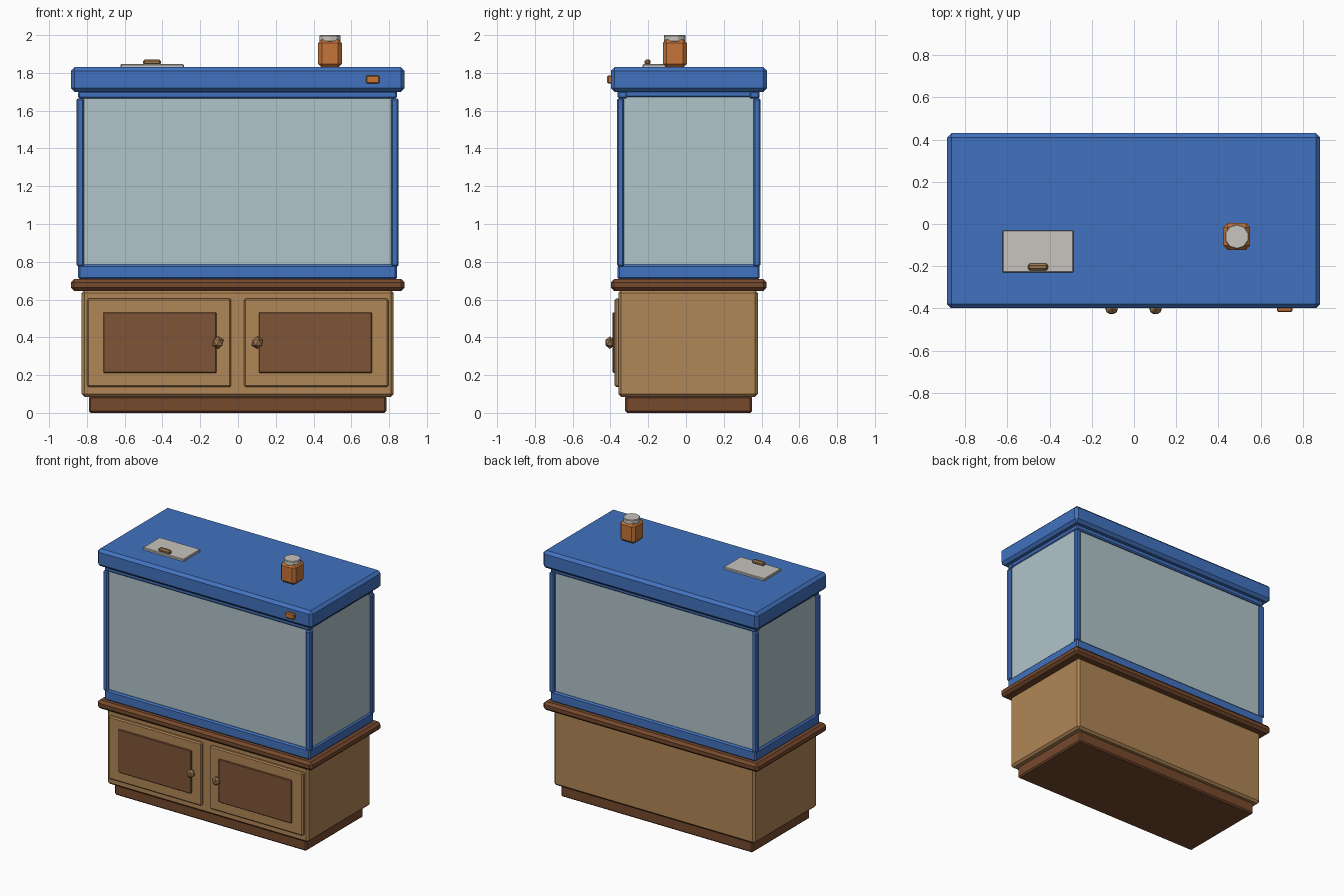
import bpy, bmesh
from mathutils import Matrix

if "Cube" in bpy.data.objects:
    bpy.data.objects.remove(bpy.data.objects["Cube"])


def material(name, rgb):
    m = bpy.data.materials.new(name)
    m.diffuse_color = (*rgb, 1.0)
    m.use_nodes = True
    m.node_tree.nodes["Principled BSDF"].inputs["Base Color"].default_value = m.diffuse_color
    return m


BLUE = material("blue_trim", (0.054, 0.170, 0.520))
GLASS = material("pale_glass", (0.434, 0.552, 0.591))
WOOD = material("light_wood", (0.434, 0.238, 0.093))
PANEL = material("panel_wood", (0.209, 0.089, 0.037))
DARK = material("dark_wood", (0.180, 0.067, 0.027))
ORANGE = material("orange", (0.565, 0.174, 0.040))
GREY = material("light_grey", (0.578, 0.552, 0.515))
BRASS = material("knob_brown", (0.330, 0.180, 0.075))


def finish(name, bm, mat):
    mesh = bpy.data.meshes.new(name)
    bm.to_mesh(mesh)
    bm.free()
    mesh.materials.append(mat)
    obj = bpy.data.objects.new(name, mesh)
    bpy.context.collection.objects.link(obj)
    return obj


def chamfer(obj, width):
    mod = obj.modifiers.new("chamfer", 'BEVEL')
    mod.width = width
    mod.segments = 1
    mod.limit_method = 'ANGLE'


def box(name, xs, ys, zs, mat, bevel=0.0):
    """Chamfered box given by its x, y and z ranges."""
    bm = bmesh.new()
    size = [r[1] - r[0] for r in (xs, ys, zs)]
    mid = [(r[0] + r[1]) / 2 for r in (xs, ys, zs)]
    bmesh.ops.create_cube(bm, size=1.0,
                          matrix=Matrix.Translation(mid) @ Matrix.Diagonal((*size, 1)))
    obj = finish(name, bm, mat)
    if bevel:
        chamfer(obj, bevel)
    return obj


# Cabinet
box("plinth", (-0.79, 0.785), (-0.322, 0.35), (0, 0.09), DARK, 0.01)
box("cabinet", (-0.828, 0.824), (-0.358, 0.38), (0.085, 0.65), WOOD, 0.015)
box("countertop", (-0.885, 0.882), (-0.398, 0.427), (0.645, 0.708), DARK, 0.018)

# Doors with raised panels and faceted knobs
for side, sx in (("left", -1), ("right", 1)):
    def span(a, b):
        return tuple(sorted((sx * a - 0.002, sx * b - 0.002)))
    box(side + "_door", span(0.034, 0.798), (-0.379, -0.35), (0.138, 0.605), WOOD, 0.008)
    box(side + "_door_panel", span(0.112, 0.711), (-0.388, -0.37), (0.212, 0.532), PANEL, 0.004)
    bm = bmesh.new()
    bmesh.ops.create_icosphere(bm, subdivisions=1, radius=0.033,
                               matrix=Matrix.Translation((sx * 0.104 - 0.002, -0.403, 0.372))
                               @ Matrix.Diagonal((1, 0.85, 1, 1)))
    finish(side + "_knob", bm, BRASS)

# Tank
box("glass_tank", (-0.832, 0.832), (-0.346, 0.376), (0.75, 1.69), GLASS)
box("lower_frame", (-0.846, 0.842), (-0.362, 0.39), (0.706, 0.785), BLUE, 0.01)

# Corner posts
for name, xs in (("left", (-0.855, -0.815)), ("right", (0.81, 0.85))):
    for end, ys in (("front", (-0.365, -0.328)), ("back", (0.357, 0.394))):
        box(f"{end}_{name}_post", xs, ys, (0.775, 1.665), BLUE, 0.008)

# Upper rails
for end, ys in (("front", (-0.362, -0.31)), ("back", (0.335, 0.39))):
    box(end + "_upper_rail", (-0.846, 0.842), ys, (1.665, 1.705), BLUE, 0.008)
for name, xs in (("left", (-0.843, -0.79)), ("right", (0.786, 0.839))):
    box(name + "_upper_rail", xs, (-0.32, 0.345), (1.672, 1.705), BLUE, 0.006)

# Hood with indicator button
box("hood", (-0.885, 0.882), (-0.398, 0.43), (1.70, 1.83), BLUE, 0.02)
box("button", (0.677, 0.75), (-0.417, -0.38), (1.744, 1.786), ORANGE, 0.006)

# Feeding hatch and handle
box("feeding_hatch", (-0.622, -0.287), (-0.23, -0.03), (1.825, 1.846), GREY, 0.004)
box("hatch_handle", (-0.503, -0.407), (-0.22, -0.187), (1.842, 1.871), BRASS, 0.009)

# Food jar and its ten-sided lid
box("food_jar", (0.424, 0.55), (-0.123, 0.004), (1.828, 1.978), ORANGE, 0.02)
bm = bmesh.new()
bmesh.ops.create_cone(bm, cap_ends=True, segments=10, radius1=0.059, radius2=0.059, depth=0.035,
                      matrix=Matrix.Translation((0.487, -0.06, 1.9825)))
chamfer(finish("jar_lid", bm, GREY), 0.004)
